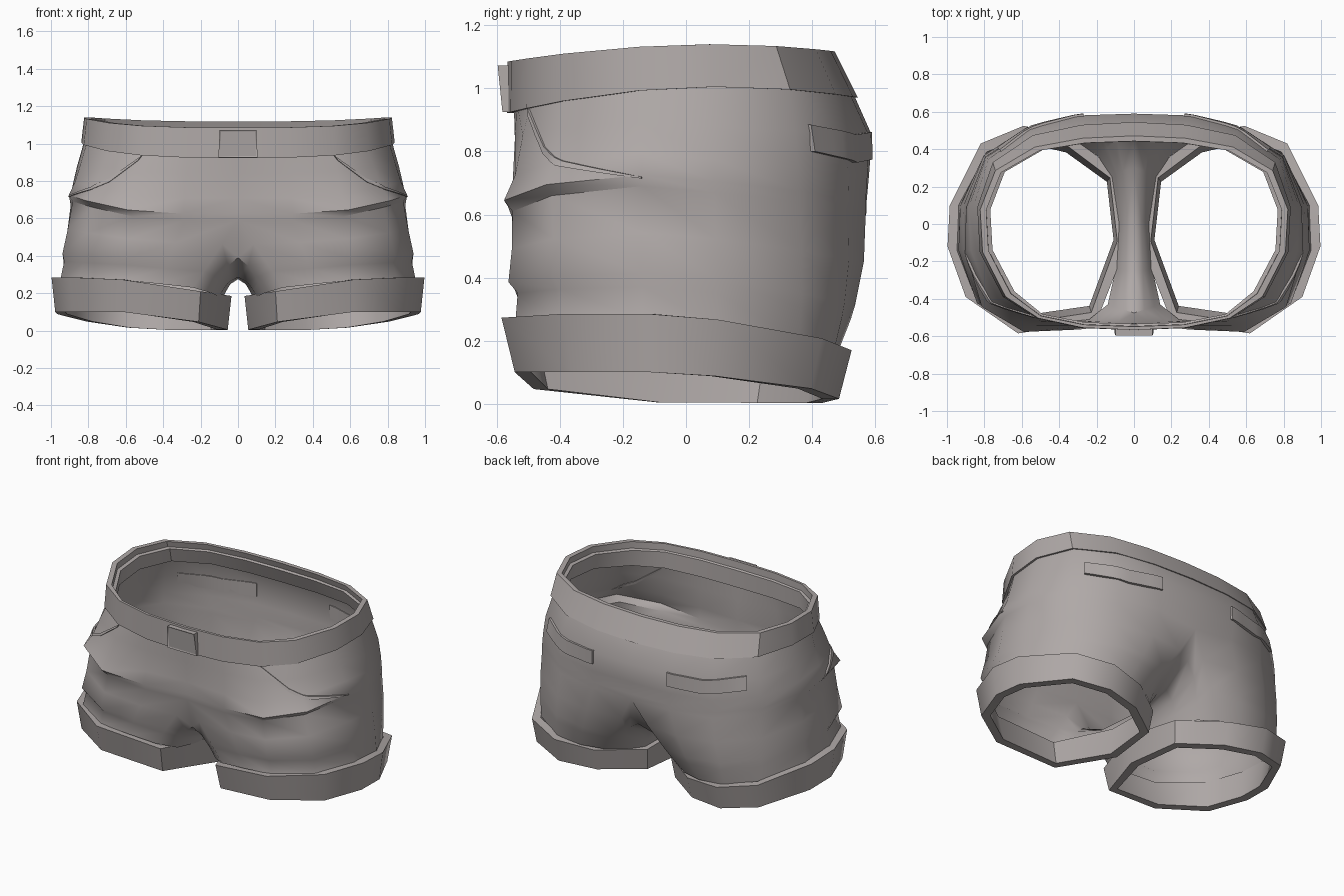
import bpy, bmesh, math
from mathutils import Vector
from mathutils.bvhtree import BVHTree

if "Cube" in bpy.data.objects:
    bpy.data.objects.remove(bpy.data.objects["Cube"])

cloth = bpy.data.materials.new("warm_grey_cloth")
cloth.diffuse_color = (0.43, 0.395, 0.387, 1)
cloth.use_nodes = True
cloth.node_tree.nodes["Principled BSDF"].inputs["Base Color"].default_value = cloth.diffuse_color


def make(name, verts, faces, mirror=True, angle=35):
    """Mesh object from points and faces, mirrored across x = 0."""
    bm = bmesh.new()
    vs = [bm.verts.new(v) for v in verts]
    for f in faces:
        bm.faces.new([vs[i] for i in f])
    bmesh.ops.recalc_face_normals(bm, faces=bm.faces)
    me = bpy.data.meshes.new(name)
    bm.to_mesh(me)
    bm.free()
    me.materials.append(cloth)
    ob = bpy.data.objects.new(name, me)
    bpy.context.collection.objects.link(ob)
    bpy.ops.object.select_all(action='DESELECT')
    ob.select_set(True)
    bpy.context.view_layer.objects.active = ob
    bpy.ops.object.shade_smooth_by_angle(angle=math.radians(angle))
    if mirror:
        m = ob.modifiers.new("mirror", 'MIRROR')
        m.use_clip = True
        m.merge_threshold = 0.0005
    return ob


def quads(rows, cols, wrap_row=False, wrap_col=False, start=0):
    out = []
    for r in range(rows if wrap_row else rows - 1):
        for c in range(cols if wrap_col else cols - 1):
            r2, c2 = (r + 1) % rows, (c + 1) % cols
            out.append([start + a * cols + b for a, b in
                        ((r, c), (r, c2), (r2, c2), (r2, c))])
    return out


def inset(p, d, c=(0, 0)):
    """Move a plan point towards a centre by a distance."""
    v = Vector(p) - Vector(c)
    return Vector(c) + v * (1 - d / v.length) if v.length else v


# ---- Waistband: stepped section swept round half of the waist
waist = [(0, -.568), (.28, -.556), (.52, -.505), (.7, -.39), (.825, -.15),
         (.838, .09), (.755, .33), (.54, .475), (.28, .53), (0, .545)]
top_z = lambda y: 1.14 - .12 * (y - .11) ** 2
low_z = lambda y: 1.005 - .18 * (y - .11) ** 2
verts = []
for d, h in ((0, 0), (.003, 1), (.036, 1), (.04, .72), (.062, .68), (.062, 0)):
    for p in waist:
        q = inset(p, d * (.55 if p[1] < -.45 else 1))
        if q.y > 0:                       # the back leans in towards the top
            q.y *= 1 - .13 * h
        verts.append((q.x * (1 - .015 * h), q.y, low_z(p[1]) * (1 - h) + top_z(p[1]) * h))
make("waistband", verts, quads(6, 10, wrap_row=True), angle=30)

# ---- Body: half rings down to the hip, then closed rings down the leg
hip = [(0, -.53), (.29, -.555), (.57, -.558), (.79, -.43), (.89, -.14),
       (.895, .09), (.795, .36), (.55, .515), (.28, .57), (0, .573)]
fold = [0, .35, .9, .9, .5, .05, 0, 0, 0, 0]
slant = [-.02, -.02, 0, .05, .08, .06, .03, 0, 0, 0]
seat = [0, 0, 0, 0, 0, .005, .015, .03, .045, .042]
crotch = [(0, .5, .42), (0, .3, .31), (0, .03, .275), (0, -.25, .285), (0, -.475, .39)]
ankle = [(.24, -.51, .23), (.42, -.53, .25), (.62, -.54, .27), (.85, -.4, .27),
         (.95, -.14, .27), (.94, .1, .25), (.8, .36, .2), (.61, .47, .17),
         (.43, .48, .16), (.29, .43, .15), (.19, .36, .15), (.12, .25, .14),
         (.085, 0, .16), (.1, -.25, .18), (.14, -.43, .2)]

verts = []
for z, t, push in ((None, 0, 0), (.85, .5, -.01), (.725, .85, -.01), (.645, 1, .03)):
    for i in range(10):
        a, b = inset(waist[i], .022), Vector(hip[i])
        p = a.lerp(b, t)
        if z == .85:
            p = inset(p, -seat[i])
        elif z == .725:
            p = inset(p, -.35 * seat[i])
        p = inset(p, -push * fold[i])
        zz = low_z(waist[i][1]) + .03 if z is None else z + slant[i] * t
        verts.append(Vector((p.x, p.y, zz)))

hip_ring = []
for i in range(10):
    p = inset(hip[i], .012 * fold[i])
    hip_ring.append(Vector((p.x, p.y, .61 + slant[i])))
hip_ring += [Vector(c) for c in crotch]
leg_c = (.5, -.03)
for t, push in ((0, 0), (.35, .006), (.66, .022), (.76, -.01), (1, 0)):
    for i in range(15):
        p = hip_ring[i].lerp(Vector(ankle[i]), t)
        if t and i < 10:
            s = seat[i] * (2.6 if i < 9 else 1.5)
            p.xy = inset(p.xy, -push * fold[i] - s * t * (1 - t), leg_c)
        # the crotch spreads sideways before dropping into the cuff
        if 0 < t < 1 and i > 9:
            p.x = ankle[i][0] * t ** (.9 if i == 14 else .7)
            p.z = hip_ring[i].z + (ankle[i][2] - hip_ring[i].z) * t ** 1.4
        verts.append(p)
faces = quads(4, 10) + quads(5, 15, wrap_col=True, start=40)
faces += [[30 + i, 31 + i, 41 + i, 40 + i] for i in range(9)]
make("shorts_body", verts, faces, angle=42)
tree = BVHTree.FromPolygons(verts, faces)

# ---- Cuffs: thick turned-up rings, tilted with the leg
cuff = [(.035, -.1), (.085, .28), (.34, .47), (.59, .525), (.82, .43), (.985, .1),
        (.997, -.12), (.9, -.39), (.62, -.585), (.2, -.52)]


def cuff_top(x, y):
    return .18 + .105 * min(1, x / .7) - .1 * (max(0, y + .1) / .63) ** 1.5


def cuff_low(x, y):
    front = .02 if y < -.3 else 0
    return max(.003, min(.1, .1 * x / .75 + front) - .06 * max(0, y) / .5)


verts = []
for d, top in ((.02, 0), (0, 1), (.055, 1), (.075, 0)):
    for x, y in cuff:
        q = inset((x, y), d, leg_c)
        z = cuff_top(x, y) if top else cuff_low(x, y)
        verts.append((q.x, q.y * (1 if top else .96), z))
make("leg_cuff", verts, quads(4, 10, True, True), angle=42)


def on_body(name, upper, lower, lift, steps):
    """Thin cloth strip laid on the body between two paths."""
    def path(pts):
        out = []
        for a, b in zip(pts, pts[1:]):
            out += [Vector(a).lerp(Vector(b), k / steps) for k in range(steps)]
        return out + [Vector(pts[-1])]
    pts = []
    for row, sign in ((upper, 1), (upper, -1), (lower, -1), (lower, 1)):
        for p in path(row):
            # project level towards the middle of the body
            way = Vector((-p.x * .5, -p.y, 0)).normalized()
            hit = tree.ray_cast(p - way * .3, way)[0]
            if hit is None:
                hit = tree.find_nearest(p)[0]
            pts.append(hit - way * (lift if sign > 0 else -.004))
    cols = len(pts) // 4
    f = quads(4, cols, wrap_row=True)
    f += [[r * cols + e for r in range(4)] for e in (0, cols - 1)]
    make(name, pts, f, angle=30)


# ---- Back pocket flaps
on_body("back_pocket_flap",
        [(.27, .59, .862), (.5, .56, .853), (.74, .42, .885)],
        [(.27, .59, .775), (.5, .56, .765), (.74, .42, .8)], .014, 5)

# ---- Slanted front pocket edges
on_body("front_pocket_edge",
        [(.53, -.53, .935), (.7, -.47, .815), (.79, -.4, .77), (.9, -.14, .72)],
        [(.55, -.53, .91), (.7, -.47, .795), (.79, -.42, .755), (.9, -.14, .714)], .008, 4)

# ---- Front belt loop plate with a raised frame
verts = [(x, y + dy, z) for dy in (0, .04) for x, y, z in
         ((-.105, -.582, .925), (.105, -.582, .925), (.098, -.597, 1.072), (-.098, -.597, 1.072))]
faces = [[0, 1, 2, 3], [7, 6, 5, 4]] + [[i, i + 4, (i + 1) % 4 + 4, (i + 1) % 4] for i in range(4)]
plate = make("belt_loop", verts, faces, mirror=False, angle=20)
bm = bmesh.new()
bm.from_mesh(plate.data)
bm.faces.ensure_lookup_table()
front = min(bm.faces, key=lambda f: f.calc_center_median().y)
bmesh.ops.inset_region(bm, faces=[front], thickness=.012, depth=-.005)
bm.to_mesh(plate.data)
bm.free()
